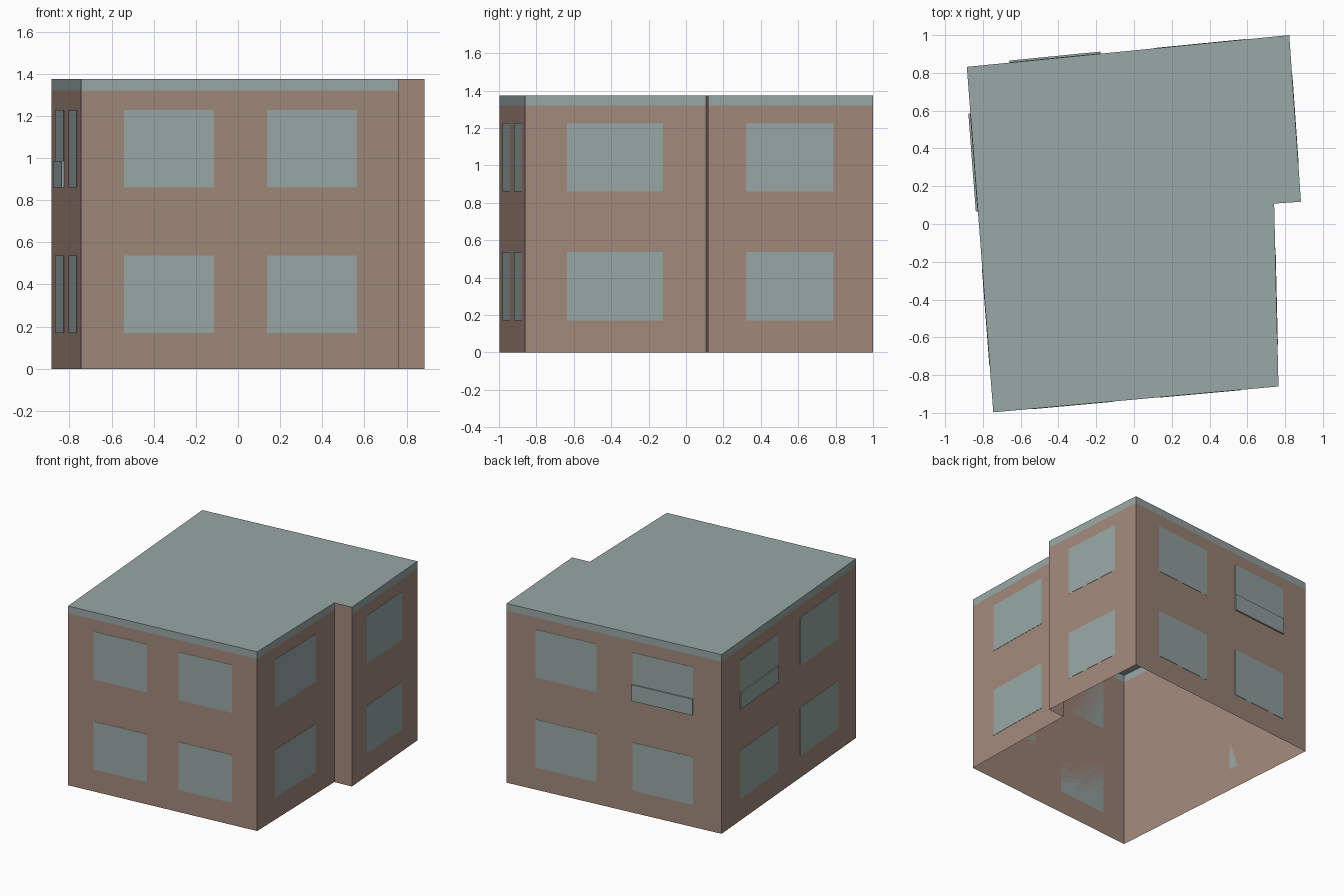
import bpy
import bmesh
from mathutils import Vector

cube = bpy.data.objects.get("Cube")
if cube:
    bpy.data.objects.remove(cube, do_unlink=True)


def make_material(name, colour):
    mat = bpy.data.materials.new(name)
    mat.use_nodes = True
    mat.diffuse_color = colour
    mat.node_tree.nodes["Principled BSDF"].inputs["Base Color"].default_value = colour
    return mat


brick = make_material("brown wall", (0.36, 0.25, 0.198, 1))
slate = make_material("grey green glass and roof", (0.314, 0.392, 0.376, 1))

HEIGHT, BAND = 1.375, 1.32

# Footprint corners, anticlockwise seen from above
corners = [Vector(p) for p in [(-0.745, -0.997), (0.765, -0.86), (0.742, 0.108),
                               (0.884, 0.118), (0.822, 1.0), (-0.885, 0.832)]]
names = ["front", "left_front", "notch", "left_rear", "rear", "right"]
walls = {n: (corners[i], corners[(i + 1) % len(corners)]) for i, n in enumerate(names)}


def add_object(name, bm, materials):
    mesh = bpy.data.meshes.new(name)
    bm.to_mesh(mesh)
    bm.free()
    for mat in materials:
        mesh.materials.append(mat)
    obj = bpy.data.objects.new(name, mesh)
    bpy.context.collection.objects.link(obj)
    return obj


# Shell: open underneath, with a coloured band below the roof on all but the notch wall
bm = bmesh.new()
rings = [[bm.verts.new((c.x, c.y, z)) for c in corners] for z in (0, BAND, HEIGHT)]
for level in range(2):
    low, high = rings[level], rings[level + 1]
    for i, name in enumerate(names):
        j = (i + 1) % len(corners)
        face = bm.faces.new((low[i], low[j], high[j], high[i]))
        face.material_index = 1 if level == 1 and name != "notch" else 0
roof = bm.faces.new(rings[2])
roof.material_index = 1
add_object("building_shell", bm, [brick, slate])


def add_panel(name, wall, span, heights, depth):
    """Flat box on the outside of a wall; span is the fraction along it."""
    start, end = walls[wall]
    along = end - start
    out = Vector((along.y, -along.x)).normalized() * depth
    bm = bmesh.new()
    for t in span:
        for z in heights:
            for offset in (Vector((0, 0)), out):
                p = start + along * t + offset
                bm.verts.new((p.x, p.y, z))
    bmesh.ops.convex_hull(bm, input=bm.verts[:])
    bmesh.ops.dissolve_limit(bm, angle_limit=0.02, verts=bm.verts[:], edges=bm.edges[:])
    bmesh.ops.recalc_face_normals(bm, faces=bm.faces[:])
    add_object(name, bm, [slate])


# Windows: two columns on long walls, one on the short left walls
floors = {"lower": (0.17, 0.538), "upper": (0.86, 1.228)}
pair = [(0.135, 0.418), (0.585, 0.867)]
single = [(0.23, 0.76)]
columns = {"front": pair, "rear": pair, "right": pair,
           "left_front": single, "left_rear": single}
for wall, spans in columns.items():
    for number, span in enumerate(spans, 1):
        for floor, heights in floors.items():
            add_panel(f"{wall}_{floor}_window_{number}", wall, span, heights, 0.002)

# Glass guards over the foot of two upper windows
add_panel("right_window_guard", "right", pair[0], (0.86, 0.985), 0.011)
add_panel("rear_window_guard", "rear", pair[1], (0.86, 0.985), 0.011)
